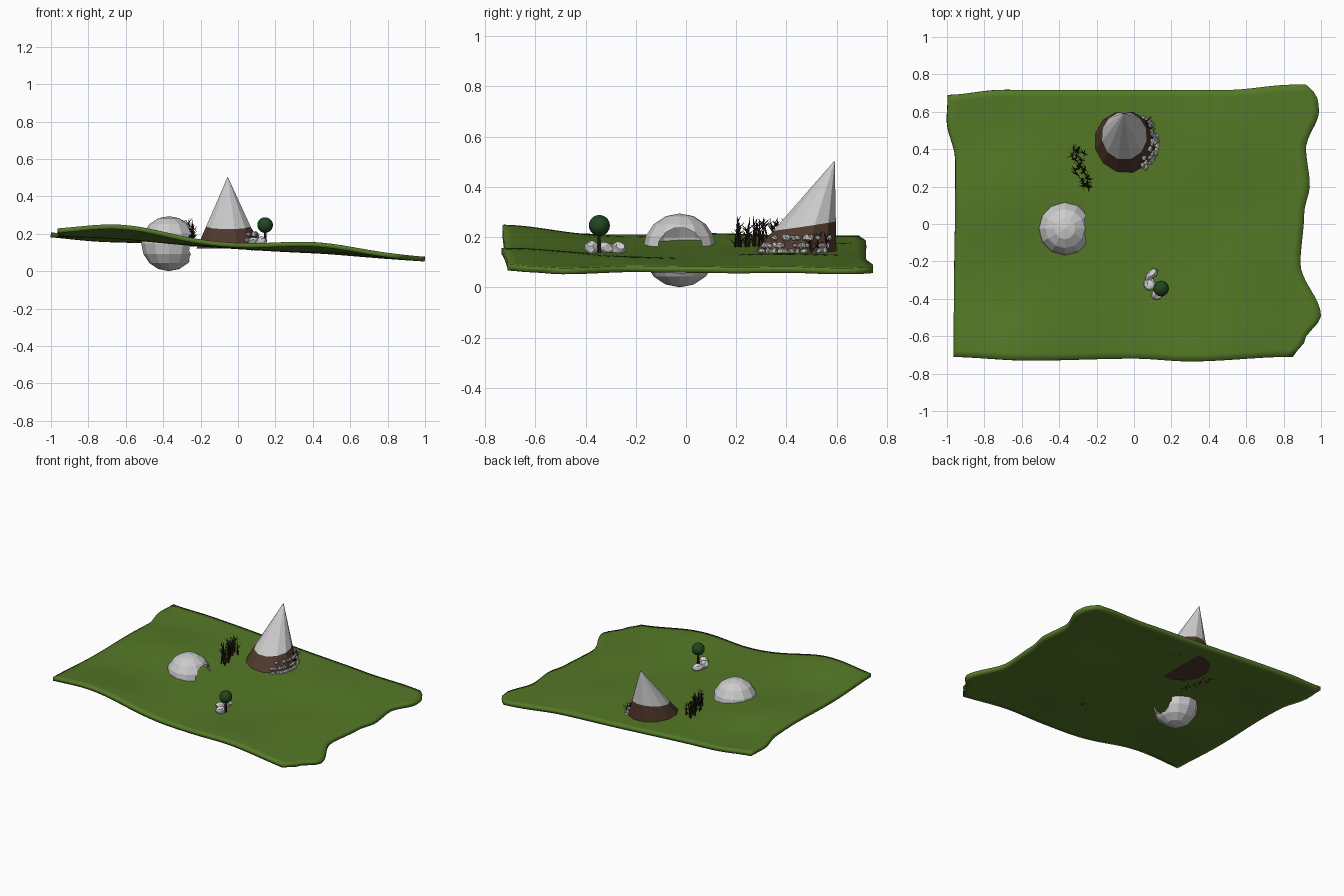
import bpy, bmesh, math, random
from mathutils import Vector, Matrix

if "Cube" in bpy.data.objects:
    bpy.data.objects.remove(bpy.data.objects["Cube"])
random.seed(4)


def mat(name, rgb):
    m = bpy.data.materials.new(name)
    m.diffuse_color = (*rgb, 1)
    m.use_nodes = True
    m.node_tree.nodes["Principled BSDF"].inputs["Base Color"].default_value = m.diffuse_color
    return m


GRASS = mat("grass", (0.09, 0.19, 0.02))
EARTH = mat("earth", (0.08, 0.04, 0.025))
BARK = mat("bark", (0.02, 0.012, 0.008))
LEAF = mat("leaf", (0.015, 0.06, 0.015))


def finish(bm, name, material=None):
    bmesh.ops.recalc_face_normals(bm, faces=bm.faces)
    me = bpy.data.meshes.new(name)
    bm.to_mesh(me)
    bm.free()
    ob = bpy.data.objects.new(name, me)
    bpy.context.collection.objects.link(ob)
    if material:
        me.materials.append(material)
    return ob


def lerp_path(pts, t):
    for (a, va), (b, vb) in zip(pts, pts[1:]):
        if t <= b:
            k = (t - a) / (b - a)
            k = k * k * (3 - 2 * k)
            return va + (vb - va) * k
    return pts[-1][1]


# rolling ground: tilted plane plus soft bumps (x, y, height, spread)
BUMPS = [(-0.62, -0.75, 0.065, 0.24), (0.42, -0.7, 0.04, 0.22), (-0.68, 0.12, 0.025, 0.2),
         (0.45, 0.4, 0.018, 0.2), (0.6, -0.2, 0.012, 0.15), (-0.75, 0.5, -0.012, 0.15)]


def ground(x, y):
    return 0.142 - 0.066 * x + sum(h * math.exp(-((x - a) ** 2 + (y - b) ** 2) / (2 * s * s))
                                   for a, b, h, s in BUMPS)


# wavy outline of the ground, one short profile per edge
LEFT = [(-0.72, -0.965), (0.38, -0.955), (0.6, -1.0), (0.72, -0.995)]
RIGHT = [(-0.72, 0.85), (-0.64, 0.91), (-0.5, 1.0), (-0.22, 0.89), (0.05, 0.91), (0.2, 0.94),
         (0.4, 0.92), (0.6, 0.99), (0.68, 0.98), (0.74, 0.92)]
FRONT = [(-1, -0.71), (-0.55, -0.73), (0, -0.72), (0.3, -0.735), (0.85, -0.71), (1, -0.71)]
BACK = [(-1, 0.69), (-0.7, 0.717), (0.5, 0.717), (0.85, 0.745), (1, 0.745)]
NX, NY = 48, 40
bm = bmesh.new()
rows = []
for j in range(NY + 1):
    v = j / NY
    ye = -0.72 + 1.46 * v
    row = []
    for i in range(NX + 1):
        u = i / NX
        x = lerp_path(LEFT, ye) * (1 - u) + lerp_path(RIGHT, ye) * u
        y = lerp_path(FRONT, x) * (1 - v) + lerp_path(BACK, x) * v
        row.append(bm.verts.new((x, y, ground(x, y))))
    rows.append(row)
for j in range(NY):
    for i in range(NX):
        bm.faces.new((rows[j][i], rows[j][i + 1], rows[j + 1][i + 1], rows[j + 1][i]))
land = finish(bm, "ground", GRASS)
sol = land.modifiers.new("thickness", "SOLIDIFY")
sol.thickness, sol.offset = 0.025, -1
bpy.context.view_layer.objects.active = land
land.select_set(True)
bpy.ops.object.shade_smooth_by_angle(angle=math.radians(35))

# half-buried hollow dome with a round doorway facing +x
C = Vector((-0.37, -0.025, 0.147))
bm = bmesh.new()
bmesh.ops.create_uvsphere(bm, u_segments=12, v_segments=8, radius=0.147,
                          matrix=Matrix.Translation(C))
dome = finish(bm, "dome_hut")
s = dome.modifiers.new("wall", "SOLIDIFY")
s.thickness, s.offset = 0.012, -1
bm = bmesh.new()
bmesh.ops.create_cone(bm, cap_ends=True, segments=14, radius1=0.092, radius2=0.092, depth=0.2,
                      matrix=Matrix.Translation(C + Vector((0.13, 0.002, 0)))
                      @ Matrix.Rotation(math.pi / 2, 4, 'Y'))
cutter = finish(bm, "doorway_cutter")
cutter.hide_render = True
cutter.display_type = 'WIRE'
b = dome.modifiers.new("doorway", "BOOLEAN")
b.operation, b.object, b.solver = 'DIFFERENCE', cutter, 'EXACT'

# leaning cone: earth band below, grey roof above
N = 12
BASE = Vector((-0.05, 0.427, 0.12))
APEX = Vector((-0.055, 0.592, 0.505))


def cone_point(a, t):
    p = BASE + Vector((math.cos(a), math.sin(a), 0)) * 0.178
    return p.lerp(APEX, t)


angles = [2 * math.pi * (i + 0.5) / N for i in range(N)]
split = [0.32 + 0.05 * math.sin(a) for a in angles]
bm = bmesh.new()
lo = [bm.verts.new(cone_point(a, 0)) for a in angles]
hi = [bm.verts.new(cone_point(a, t)) for a, t in zip(angles, split)]
for i in range(N):
    k = (i + 1) % N
    bm.faces.new((lo[i], lo[k], hi[k], hi[i]))
bm.faces.new(lo)
finish(bm, "cone_base", EARTH)
bm = bmesh.new()
ring = [bm.verts.new(cone_point(a, t)) for a, t in zip(angles, split)]
tip = bm.verts.new(APEX)
for i in range(N):
    bm.faces.new((ring[i], ring[(i + 1) % N], tip))
finish(bm, "cone_roof")


def rock(bm, p, size, sub=1):
    m = (Matrix.Translation(p) @ Matrix.Rotation(random.uniform(0, 3), 4, 'Z')
         @ Matrix.Rotation(random.uniform(-0.5, 0.5), 4, 'X') @ Matrix.Diagonal((*size, 1)))
    r = bmesh.ops.create_icosphere(bm, subdivisions=sub, radius=1, matrix=m)
    for v in r["verts"]:
        v.co = p + (v.co - p) * random.uniform(0.85, 1.1)


# small stones piled along the cone's right side
bm = bmesh.new()
for i in range(44):
    a = math.radians(random.uniform(-58, 48))
    t = random.choice((0.06, 0.12, 0.2))
    p = cone_point(a, t)
    p += Vector((math.cos(a), math.sin(a), 0)) * 0.008
    rock(bm, p, [random.uniform(0.009, 0.018) for _ in range(3)])
finish(bm, "cone_stones")

# boulders around the tree
bm = bmesh.new()
for x, y, sx, sy, sz in [(0.095, -0.27, 0.04, 0.022, 0.026), (0.085, -0.32, 0.032, 0.036, 0.024),
                         (0.125, -0.375, 0.03, 0.034, 0.028)]:
    rock(bm, Vector((x, y, ground(x, y) + 0.018)), (sx, sy, sz), 2)
finish(bm, "boulders")


def stick(bm, p, q, r1, r2):
    d = q - p
    m = Matrix.Translation((p + q) / 2) @ d.to_track_quat('Z', 'Y').to_matrix().to_4x4()
    bmesh.ops.create_cone(bm, cap_ends=True, segments=5, radius1=r1, radius2=r2,
                          depth=d.length, matrix=m)


# round tree
bm = bmesh.new()
stick(bm, Vector((0.145, -0.345, 0.11)), Vector((0.145, -0.345, 0.22)), 0.009, 0.006)
finish(bm, "tree_trunk", BARK)
bm = bmesh.new()
bmesh.ops.create_uvsphere(bm, u_segments=16, v_segments=10, radius=0.042,
                          matrix=Matrix.Translation((0.145, -0.345, 0.246)))
for f in bm.faces:
    f.smooth = True
finish(bm, "tree_crown", LEAF)


def twig(bm, x, y, h):
    p = Vector((x, y, ground(x, y) - 0.028))
    mid = p + Vector((random.uniform(-.01, .01), random.uniform(-.01, .01), h * 0.55))
    q = mid + Vector((random.uniform(-.015, .015), random.uniform(-.015, .015), h * 0.5))
    stick(bm, p, mid, 0.005, 0.004)
    stick(bm, mid, q, 0.004, 0.0008)
    for i in range(6):
        s = p.lerp(mid, random.uniform(0.5, 1)) if i < 3 else mid.lerp(q, random.uniform(0, 0.7))
        a = random.uniform(0, 2 * math.pi)
        stick(bm, s, s + Vector((math.cos(a) * 0.024, math.sin(a) * 0.024, 0.022)), 0.003, 0.0006)


# thorny shrub between dome and cone, small one behind the stones
bm = bmesh.new()
for i in range(22):
    y = 0.19 + 0.22 * i / 21
    x = -0.25 - 0.2 * (y - 0.19) + random.uniform(-0.045, 0.025)
    twig(bm, x, y, random.uniform(0.11, 0.145))
finish(bm, "thorn_shrub", BARK)
bm = bmesh.new()
for x, y in [(0.09, 0.53), (0.075, 0.55), (0.1, 0.5)]:
    twig(bm, x, y, 0.1)
finish(bm, "small_shrub", BARK)
